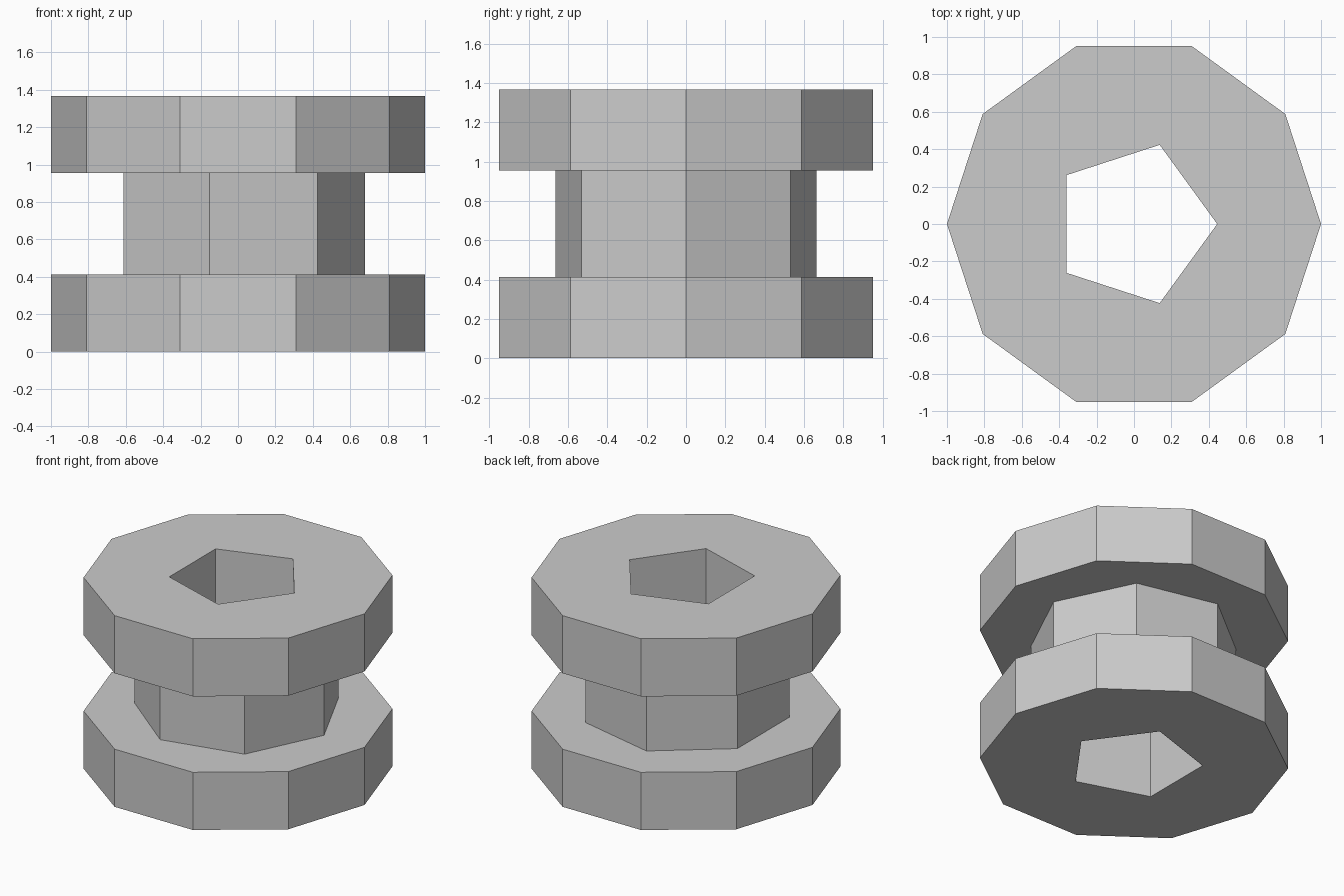
import bpy
import bmesh
from math import cos, sin, tau

default = bpy.data.objects.get("Cube")
if default:
    bpy.data.objects.remove(default, do_unlink=True)

# Single plain grey
grey = bpy.data.materials.new("plain_grey")
grey.use_nodes = True
colour = (0.6, 0.6, 0.6, 1)
grey.diffuse_color = colour
grey.node_tree.nodes["Principled BSDF"].inputs["Base Color"].default_value = colour

FLANGE_RADIUS, HUB_RADIUS, BORE_RADIUS = 1.0, 0.68, 0.445
FLANGE_HEIGHT, TOTAL_HEIGHT = 0.412, 1.366


def prism(name, sides, radius, bottom, top):
    """Upright flat-sided prism with one corner pointing to +x."""
    bm = bmesh.new()
    ring = [bm.verts.new((radius * cos(tau * i / sides),
                          radius * sin(tau * i / sides), bottom))
            for i in range(sides)]
    base = bm.faces.new(ring)
    new = bmesh.ops.extrude_face_region(bm, geom=[base], use_keep_orig=True)["geom"]
    moved = [v for v in new if isinstance(v, bmesh.types.BMVert)]
    bmesh.ops.translate(bm, verts=moved, vec=(0, 0, top - bottom))
    bmesh.ops.recalc_face_normals(bm, faces=bm.faces)
    mesh = bpy.data.meshes.new(name)
    bm.to_mesh(mesh)
    bm.free()
    mesh.materials.append(grey)
    obj = bpy.data.objects.new(name, mesh)
    bpy.context.collection.objects.link(obj)
    return obj


# Two ten-sided flanges and the seven-sided hub between them
upper = TOTAL_HEIGHT - FLANGE_HEIGHT
parts = [
    prism("lower_flange", 10, FLANGE_RADIUS, 0, FLANGE_HEIGHT),
    prism("hub", 7, HUB_RADIUS, FLANGE_HEIGHT, upper),
    prism("upper_flange", 10, FLANGE_RADIUS, upper, TOTAL_HEIGHT),
]

# Five-sided bore through everything
cutter = prism("bore_cutter", 5, BORE_RADIUS, -0.2, TOTAL_HEIGHT + 0.2)
cutter.hide_render = True
cutter.hide_viewport = True
cutter.display_type = "WIRE"
for part in parts:
    cut = part.modifiers.new("bore", "BOOLEAN")
    cut.operation = "DIFFERENCE"
    cut.solver = "EXACT"
    cut.object = cutter
